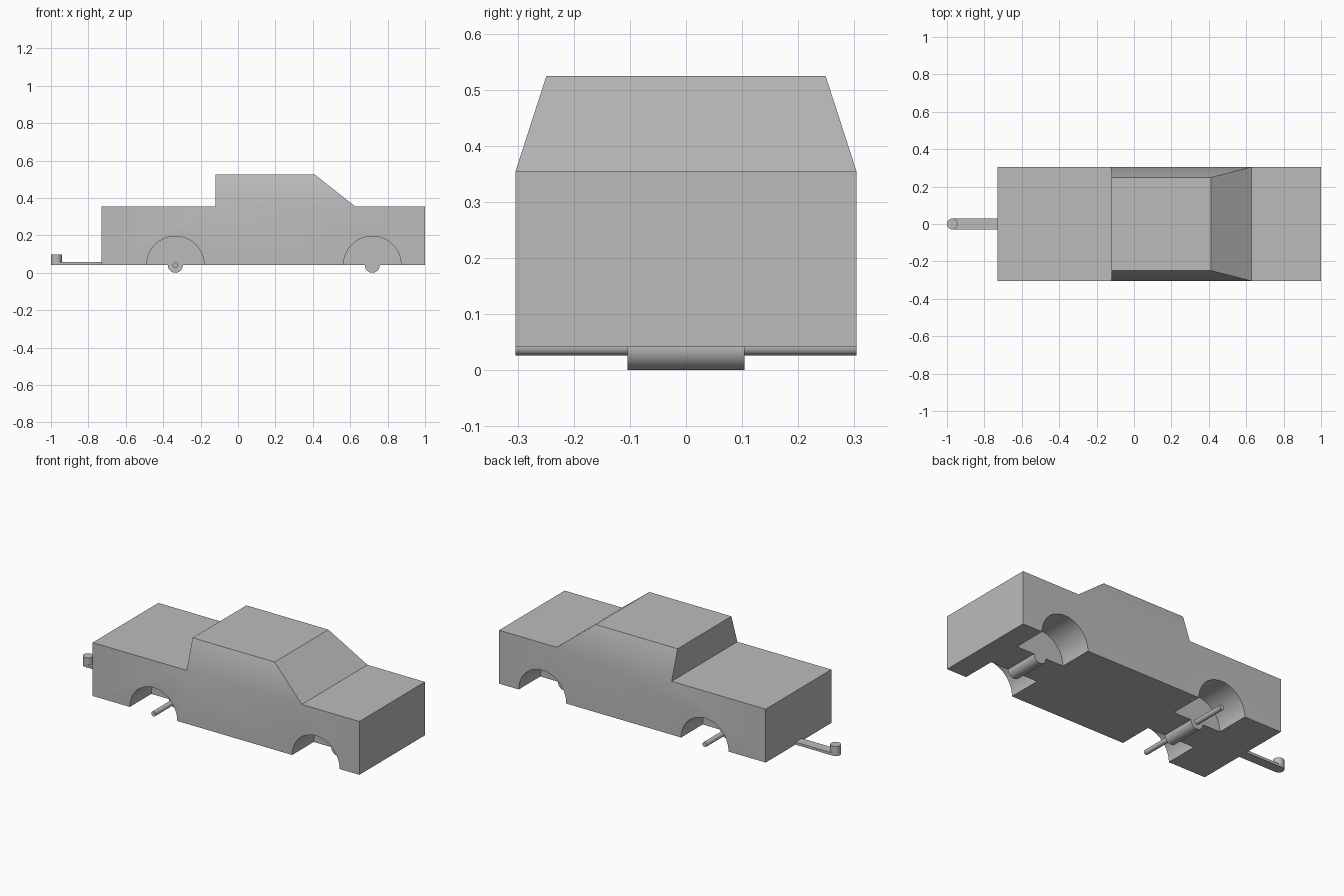
import bpy
import bmesh
import math

cube = bpy.data.objects.get("Cube")
if cube:
    bpy.data.objects.remove(cube, do_unlink=True)

FLOOR, BELT, ROOF = 0.041, 0.354, 0.524
HALF, ROOF_HALF = 0.304, 0.249
REAR_X, FRONT_X = -0.335, 0.718
HUB_HALF = 0.104

grey = bpy.data.materials.new("plain grey")
grey.use_nodes = True
colour = (0.5, 0.5, 0.5, 1)
grey.diffuse_color = colour
grey.node_tree.nodes["Principled BSDF"].inputs["Base Color"].default_value = colour


def finish(obj):
    obj.data.materials.clear()
    obj.data.materials.append(grey)
    bpy.ops.object.select_all(action='DESELECT')
    obj.select_set(True)
    bpy.context.view_layer.objects.active = obj
    bpy.ops.object.shade_smooth_by_angle(angle=math.radians(30))


def cylinder(name, centre, radius, depth, along_y=True, sides=64):
    turn = (math.pi / 2, 0, 0) if along_y else (0, 0, 0)
    bpy.ops.mesh.primitive_cylinder_add(vertices=sides, radius=radius, depth=depth,
                                        location=centre, rotation=turn)
    obj = bpy.context.object
    obj.name = name
    return obj


# Body shell: lower box and tapered cabin share the belt line
lower = [(-0.73, FLOOR), (1.0, FLOOR), (1.0, BELT), (0.627, BELT), (-0.12, BELT), (-0.73, BELT)]
roof = [(0.412, ROOF), (-0.12, ROOF)]
bm = bmesh.new()
near, far = [], []
for side, row in ((-1, near), (1, far)):
    row += [bm.verts.new((x, side * HALF, z)) for x, z in lower]
    row += [bm.verts.new((x, side * ROOF_HALF, z)) for x, z in roof]
    bm.faces.new(row[:6])
    bm.faces.new([row[4], row[3], row[6], row[7]])
outline = [0, 1, 2, 3, 6, 7, 4, 5]
for a, b in zip(outline, outline[1:] + outline[:1]):
    bm.faces.new([near[a], near[b], far[b], far[a]])
bmesh.ops.recalc_face_normals(bm, faces=bm.faces)
mesh = bpy.data.meshes.new("body")
bm.to_mesh(mesh)
bm.free()
body = bpy.data.objects.new("body", mesh)
bpy.context.collection.objects.link(body)

# Wheel wells cut into both sides, leaving a strip in the middle
for x in (REAR_X, FRONT_X):
    for side in (-1, 1):
        cutter = cylinder("well_cutter", (x, side * (HUB_HALF + 0.15), FLOOR), 0.154, 0.3)
        cutter.hide_render = True
        cut = body.modifiers.new("wheel well", 'BOOLEAN')
        cut.operation = 'DIFFERENCE'
        cut.solver = 'EXACT'
        cut.object = cutter
        bpy.context.view_layer.objects.active = body
        bpy.ops.object.modifier_apply(modifier=cut.name)
        bpy.data.objects.remove(cutter, do_unlink=True)
finish(body)

# Axle housings and rear axle
for name, x in (("rear_axle_housing", REAR_X), ("front_axle_housing", FRONT_X)):
    finish(cylinder(name, (x, 0, 0.04), 0.04, 2 * HUB_HALF))
finish(cylinder("rear_axle", (REAR_X, 0, 0.041), 0.0145, 2 * HALF, sides=32))

# Tow hitch: flat bar with an upright post at its end
POST_X, POST_R = -0.971, 0.029
bpy.ops.mesh.primitive_cube_add(size=1, location=((POST_X - 0.73) / 2, 0, FLOOR + 0.0075))
bar = bpy.context.object
bar.name = "hitch_bar"
bar.scale = (-0.73 - POST_X, 2 * POST_R, 0.015)
bpy.ops.object.transform_apply(location=False, rotation=False, scale=True)
finish(bar)
finish(cylinder("hitch_post", (POST_X, 0, FLOOR + 0.028), POST_R, 0.056, along_y=False, sides=32))
